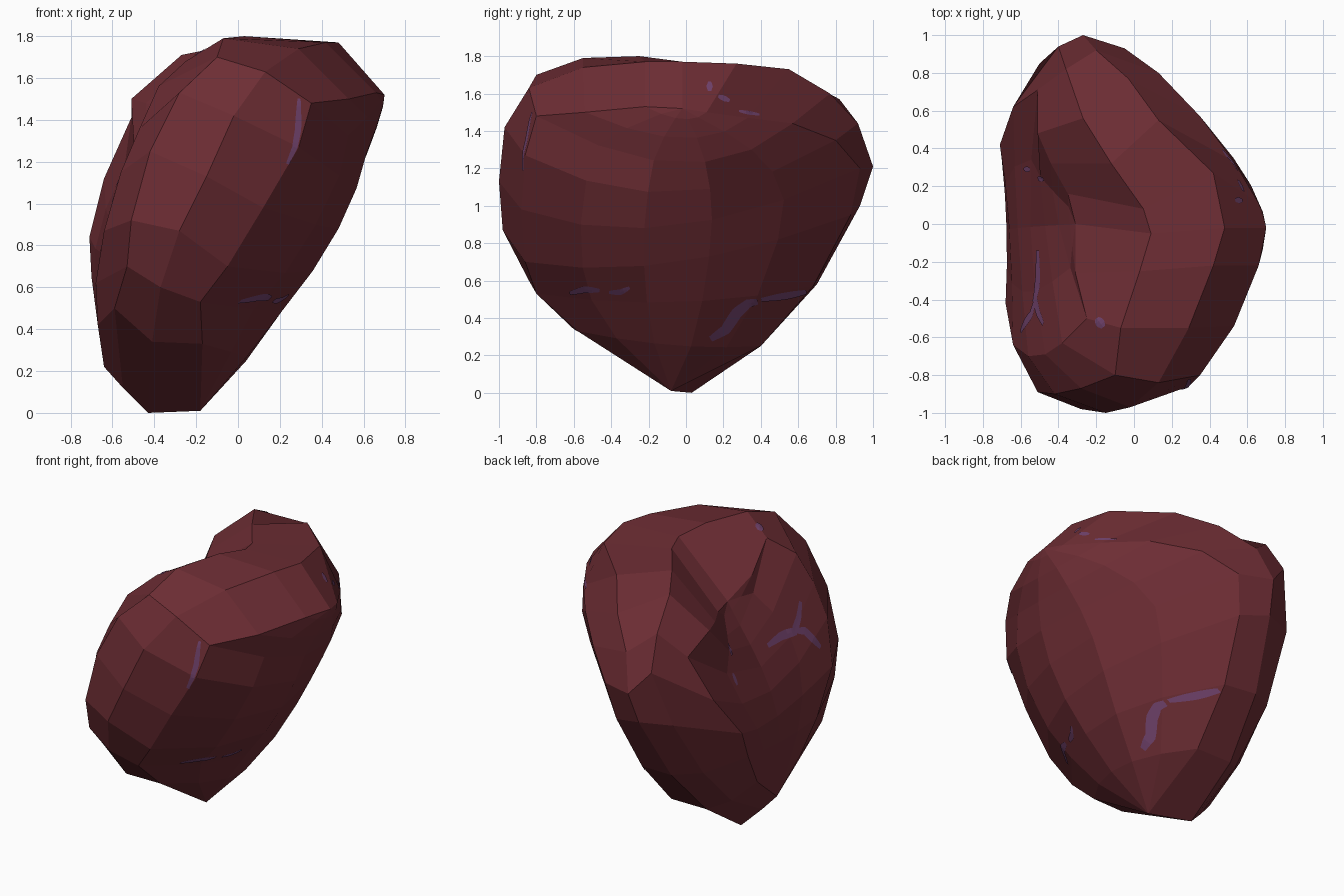
import bpy, bmesh, math
from mathutils import Vector
from mathutils.bvhtree import BVHTree

if "Cube" in bpy.data.objects:
    bpy.data.objects.remove(bpy.data.objects["Cube"])


def material(name, rgb):
    m = bpy.data.materials.new(name)
    m.diffuse_color = (*rgb, 1)
    m.use_nodes = True
    m.node_tree.nodes["Principled BSDF"].inputs["Base Color"].default_value = m.diffuse_color
    return m


flesh = material("dark_red_flesh", (0.152, 0.026, 0.034))
purple = material("purple_vein", (0.165, 0.055, 0.15))

# Loops around the rim: top middle, down the front, bottom (index 9), up the back
outer_edge = [(.70, -.02, 1.52), (.66, -.22, 1.53), (.53, -.54, 1.50), (.35, -.80, 1.48), (.29, -.86, 1.27),
              (.12, -.88, .98), (-.05, -.86, .70), (-.18, -.80, .53), (-.17, -.58, .33), (-.18, -.08, .01),
              (-.17, .40, .25), (-.15, .68, .57), (-.10, .88, .95), (-.05, .93, 1.20), (.13, .80, 1.35),
              (.35, .57, 1.44), (.53, .33, 1.47), (.66, .11, 1.50)]
rim_middle = [(.48, -.02, 1.77), (.42, -.22, 1.77), (.29, -.55, 1.74), (.13, -.84, 1.63), (-.02, -.97, 1.42),
              (-.15, -1.0, 1.13), (-.28, -.98, .87), (-.37, -.84, .60), (-.41, -.60, .34), (-.43, .03, 0),
              (-.43, .40, .25), (-.38, .70, .58), (-.30, .93, 1.0), (-.27, 1.0, 1.21), (-.20, .92, 1.44),
              (-.03, .77, 1.60), (.13, .55, 1.73), (.42, .27, 1.76)]
inner_crease = [(.09, -.05, 1.77), (.03, -.25, 1.80), (-.07, -.55, 1.79), (-.10, -.80, 1.70), (-.28, -.87, 1.53),
                (-.42, -.90, 1.25), (-.51, -.89, .92), (-.53, -.82, .70), (-.59, -.60, .50), (-.55, -.02, .12),
                (-.55, .30, .30), (-.55, .60, .60), (-.50, .85, 1.0), (-.40, .94, 1.36), (-.36, .82, 1.57),
                (-.27, .56, 1.71), (-.12, .32, 1.74), (.05, .08, 1.75)]
inner_edge = [(-.31, .0, 1.46), (-.31, -.26, 1.54), (-.25, -.50, 1.68), (-.38, -.63, 1.56), (-.47, -.69, 1.36),
              (-.56, -.70, 1.15), (-.64, -.64, .87), (-.68, -.42, .62), (-.67, -.25, .42), (-.64, -.05, .22),
              (-.67, .20, .42), (-.70, .34, .65), (-.71, .42, .84), (-.64, .62, 1.12), (-.51, .71, 1.41),
              (-.51, .48, 1.50), (-.44, .32, 1.48), (-.35, .16, 1.46)]

bm = bmesh.new()
rings = [[bm.verts.new(p) for p in r] for r in (outer_edge, rim_middle, inner_crease, inner_edge)]
N, H = 18, 9

# Rim bands between neighbouring loops
for a, b in zip(rings, rings[1:]):
    for i in range(N):
        j = (i + 1) % N
        bm.faces.new((a[i], a[j], b[j], b[i]))


def cap(ring, bulge, shape, power, flat, steps):
    """Close a loop with rows running front to back over a curved spine."""
    top, low = ring[0].co, ring[H].co
    rows = [[ring[0]] * (steps + 1)]
    for i in range(1, H):
        f, b = ring[i], ring[N - i]
        t = (i / H) ** power
        spine = top.lerp(low, t) + Vector((bulge * math.sin(math.pi * t) ** shape, 0, 0))
        lift = spine - (f.co + b.co) / 2
        row = [f]
        for k in range(1, steps):
            s = k / steps
            row.append(bm.verts.new(f.co.lerp(b.co, s) + lift * (1 - abs(2 * s - 1) ** flat)))
        rows.append(row + [b])
    rows.append([ring[H]] * (steps + 1))
    for r, q in zip(rows, rows[1:]):
        for k in range(steps):
            vs = list(dict.fromkeys((r[k], r[k + 1], q[k + 1], q[k])))
            bm.faces.new(vs)


cap(rings[0], .15, .8, 1.5, 2.0, 5)      # broad outer face
cap(rings[3], -.17, 1.15, 1.45, 2.0, 4)  # hollowed inner face
bmesh.ops.recalc_face_normals(bm, faces=bm.faces)
mesh = bpy.data.meshes.new("organ_body")
bm.to_mesh(mesh)
mesh.materials.append(flesh)
bpy.context.collection.objects.link(bpy.data.objects.new("organ_body", mesh))
tree = BVHTree.FromBMesh(bm)


# Veins: thin ribbons laid onto the body along a projection direction
def vein(name, side, path, width):
    place = {"front": lambda u, v: (Vector((u, -3, v)), Vector((0, 1, 0))),
             "right": lambda u, v: (Vector((3, u, v)), Vector((-1, 0, 0))),
             "left": lambda u, v: (Vector((-3, u, v)), Vector((1, 0, 0))),
             "top": lambda u, v: (Vector((u, v, 4)), Vector((0, 0, -1)))}[side]
    pts = []
    for p, q in zip(path, path[1:]):
        p, q = Vector(p), Vector(q)
        n = max(2, round((q - p).length / .02))
        pts += [p.lerp(q, k / n) for k in range(n)]
    pts.append(Vector(path[-1]))
    vb = bmesh.new()
    last = None
    for i, p in enumerate(pts):
        d = (pts[min(i + 1, len(pts) - 1)] - pts[max(i - 1, 0)]).normalized()
        taper = .5 + .5 * math.sin(math.pi * i / (len(pts) - 1))
        off = Vector((-d.y, d.x)) * width * taper / 2
        row = []
        for w in (p + off, p, p - off):
            o, ray = place(w.x, w.y)
            hit, nor, _, _ = tree.ray_cast(o, ray)
            if hit:
                if nor.dot(ray) > 0:
                    nor = -nor
                row.append(vb.verts.new(hit + nor * .005))
        if len(row) < 3:
            last = None
            continue
        for k in range(2 if last else 0):
            face = vb.faces.new((last[k], last[k + 1], row[k + 1], row[k]))
            face.normal_update()
            if face.normal.dot(ray) > 0:
                face.normal_flip()
        last = row
    me = bpy.data.meshes.new(name)
    vb.to_mesh(me)
    vb.free()
    me.materials.append(purple)
    bpy.context.collection.objects.link(bpy.data.objects.new(name, me))


veins = [
    ("front", [(.29, 1.50), (.285, 1.35), (.27, 1.27), (.235, 1.19)], .03),
    ("right", [(-.62, .535), (-.54, .555), (-.46, .55)], .035),
    ("right", [(-.41, .54), (-.35, .54), (-.30, .565)], .03),
    ("right", [(.13, .29), (.21, .34), (.27, .43), (.33, .48), (.38, .49)], .06),
    ("right", [(.40, .50), (.53, .52), (.66, .545)], .038),
    ("right", [(.125, 1.66), (.125, 1.61)], .035),
    ("right", [(.17, 1.585), (.23, 1.56)], .03),
    ("right", [(.28, 1.505), (.39, 1.485)], .02),
    ("left", [(-.53, 1.30), (-.47, 1.22), (-.40, 1.16), (-.28, 1.17), (-.14, 1.16)], .05),
    ("left", [(-.41, 1.16), (-.48, 1.14), (-.57, 1.01)], .05),
    ("left", [(.24, 1.31), (.24, 1.24)], .03),
    ("left", [(.29, 1.15), (.29, 1.08)], .03),
    ("top", [(-.195, -.50), (-.16, -.545)], .05),
]
for i, (side, path, width) in enumerate(veins):
    vein(f"vein_{i + 1}", side, path, width)
bm.free()
